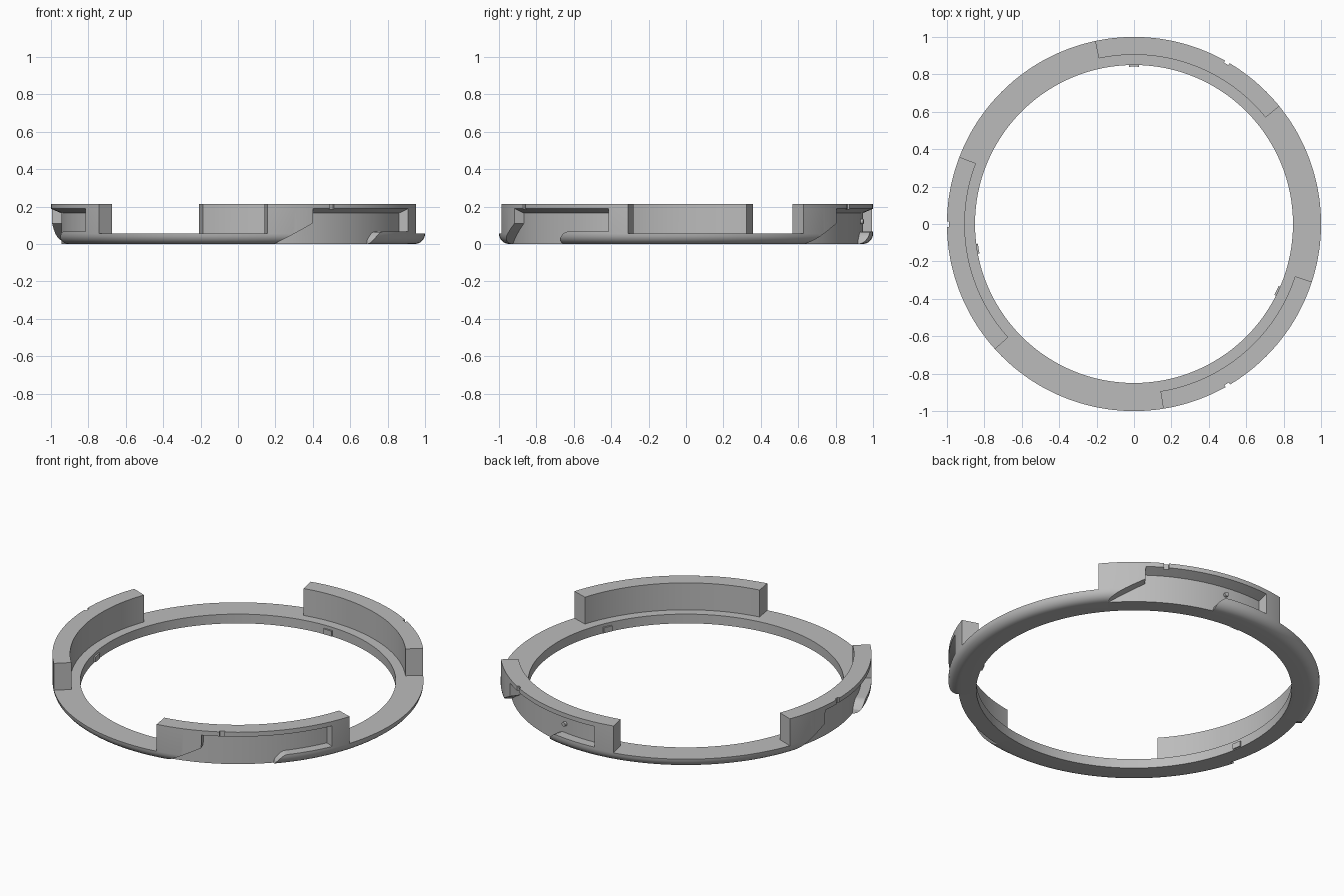
import bpy, bmesh
from math import radians, sin, cos
from mathutils import Matrix

cube = bpy.data.objects.get("Cube")
if cube:
    bpy.data.objects.remove(cube, do_unlink=True)

grey = bpy.data.materials.new("plain_grey")
grey.use_nodes = True
grey.diffuse_color = (0.5, 0.5, 0.5, 1)
grey.node_tree.nodes["Principled BSDF"].inputs["Base Color"].default_value = (0.5, 0.5, 0.5, 1)


def finish(bm, name):
    bmesh.ops.recalc_face_normals(bm, faces=bm.faces)
    mesh = bpy.data.meshes.new(name)
    bm.to_mesh(mesh)
    bm.free()
    mesh.materials.append(grey)
    ob = bpy.data.objects.new(name, mesh)
    bpy.context.collection.objects.link(ob)
    return ob


def loft(name, stations, closed=False):
    """Join (angle, [(radius, z), ...]) cross-sections around the z axis."""
    bm = bmesh.new()
    rows = [[bm.verts.new((r * cos(radians(a)), r * sin(radians(a)), z)) for r, z in sec]
            for a, sec in stations]
    pairs = list(zip(rows, rows[1:]))
    if closed:
        pairs.append((rows[-1], rows[0]))
    else:
        bm.faces.new(rows[0])
        bm.faces.new(rows[-1])
    for p, q in pairs:
        for i in range(len(p)):
            j = (i + 1) % len(p)
            bm.faces.new((p[i], p[j], q[j], q[i]))
    return finish(bm, name)


def arc(name, section, start, end, steps):
    return loft(name, [(start + (end - start) * i / steps, section) for i in range(steps + 1)])


def select(ob):
    bpy.ops.object.select_all(action='DESELECT')
    bpy.context.view_layer.objects.active = ob
    ob.select_set(True)


def combine(ob, other, operation):
    mod = ob.modifiers.new("combine", 'BOOLEAN')
    mod.operation, mod.solver, mod.object = operation, 'EXACT', other
    select(ob)
    bpy.ops.object.modifier_apply(modifier=mod.name)
    bpy.data.objects.remove(other, do_unlink=True)


# Base ring with a rounded lower outer edge
EDGE, TOP, RING_TOP, CORE = 1.0, 0.215, 0.055, 0.945
curve = [(CORE + 0.055 * sin(radians(t)), RING_TOP * (1 - cos(radians(t)))) for t in range(0, 91, 15)]
ring_section = [(0.85, 0)] + curve + [(0.85, RING_TOP)]
ring = loft("bayonet_ring", [(a, ring_section) for a in range(360)], closed=True)
tab_section = [(0.905, 0.03), (0.97, 0.03), (EDGE, RING_TOP), (EDGE, TOP), (0.905, TOP)]


def slot_section(offset):
    """Channel cross-section at an angle past the start of its tab."""
    low = -0.05
    if offset > 37:
        t = min((offset - 37) / 4.5, 1)
        low = 0.066 * sin(radians(90 * t))
    if offset < 14.6:
        high = 0.11 * (offset - 2.5) / 12
        inner = outer = max(high, 0)
    else:
        inner, outer = 0.165, 0.21
    return [(CORE, low), (1.05, low), (1.05, outer), (CORE, inner)]


slot_offsets = [2.5] + list(range(3, 15)) + [14.55, 14.65] + list(range(15, 57)) + [56.5]

# Three raised tabs, each with a ramped locking channel and a top index nick
for start in (39, 159, 279):
    combine(ring, arc("tab", tab_section, start, start + 63, 63), 'UNION')
    combine(ring, loft("slot", [(start + o, slot_section(o)) for o in slot_offsets]), 'DIFFERENCE')
    nick = [(0.988, 0.18), (1.05, 0.18), (1.05, 0.25), (0.988, 0.25)]
    combine(ring, arc("nick", nick, start + 20.3, start + 21.9, 2), 'DIFFERENCE')

select(ring)
bpy.ops.object.shade_smooth_by_angle(angle=radians(25))

# Small nubs on the inner wall
nub_section = [(0.841, 0.004), (0.87, 0.004), (0.87, 0.036), (0.841, 0.036)]
for i, a in enumerate((90, 189, 335)):
    arc(f"inner_nub_{i + 1}", nub_section, a - 1.8, a + 1.8, 4)

# Detent pin in the rear channel
bm = bmesh.new()
place = (Matrix.Rotation(radians(81.5), 4, 'Z') @ Matrix.Translation((0.945, 0, 0.12))
         @ Matrix.Rotation(radians(90), 4, 'Y'))
bmesh.ops.create_cone(bm, cap_ends=True, segments=20, radius1=0.013, radius2=0.013,
                      depth=0.03, matrix=place)
select(finish(bm, "detent_pin"))
bpy.ops.object.shade_smooth_by_angle(angle=radians(30))
